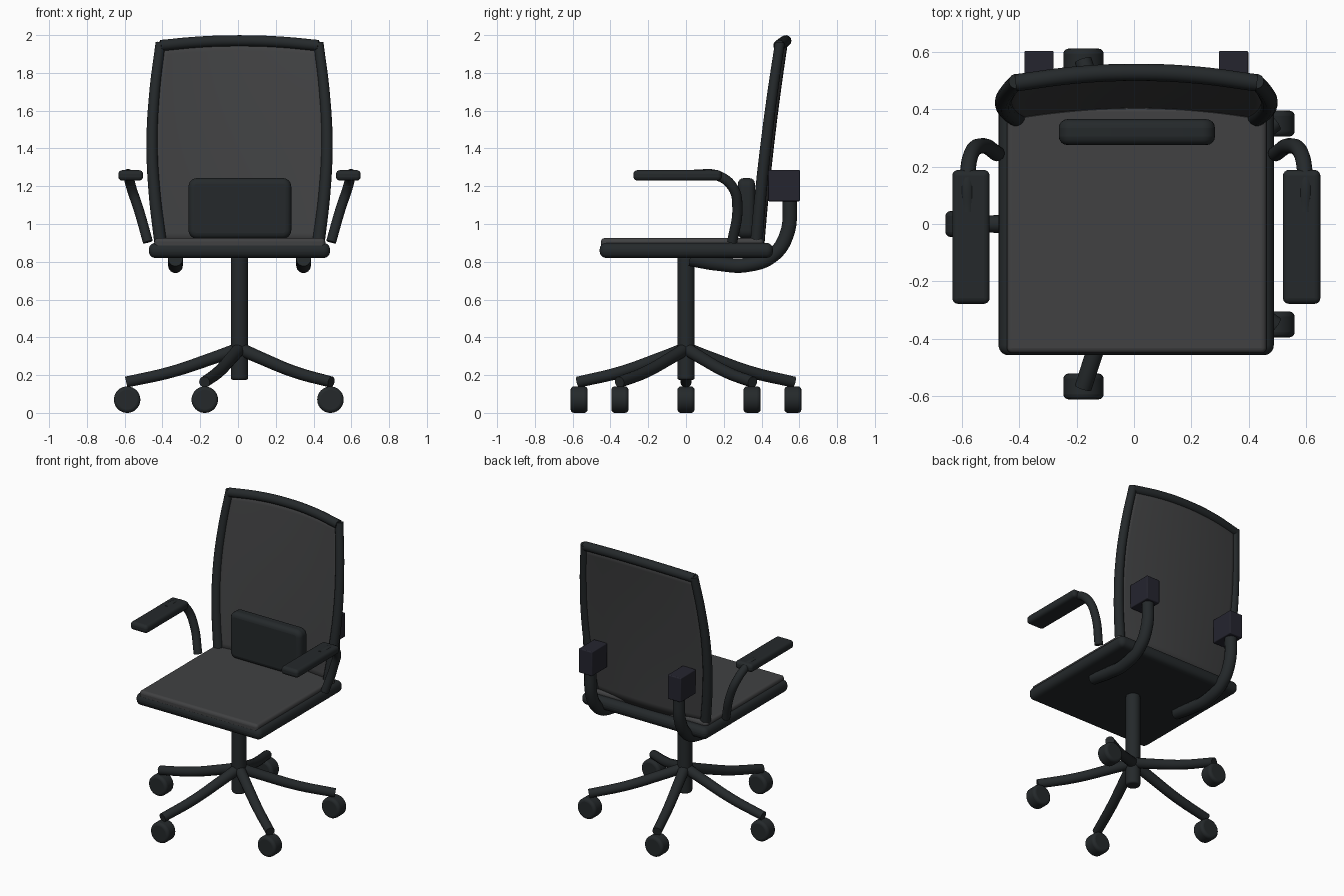
import bpy, bmesh, math

if "Cube" in bpy.data.objects:
    bpy.data.objects.remove(bpy.data.objects["Cube"])

CX = 0.008  # mirror axis of the chair


def material(name, rgb):
    m = bpy.data.materials.new(name)
    m.diffuse_color = (*rgb, 1)
    m.use_nodes = True
    m.node_tree.nodes["Principled BSDF"].inputs["Base Color"].default_value = m.diffuse_color
    return m


FRAME = material("frame_black", (0.018, 0.022, 0.024))
FABRIC = material("grey_fabric", (0.052, 0.053, 0.055))
BLOCK = material("block_black", (0.018, 0.018, 0.028))


def finish(ob, name, mat, bevel=0.0, segments=4):
    ob.name = name
    ob.data.materials.append(mat)
    if bevel:
        b = ob.modifiers.new("bevel", 'BEVEL')
        b.width, b.segments, b.limit_method = bevel, segments, 'ANGLE'
    bpy.ops.object.select_all(action='DESELECT')
    ob.select_set(True)
    bpy.context.view_layer.objects.active = ob
    bpy.ops.object.shade_smooth_by_angle(angle=math.radians(40))
    return ob


def box(name, lo, hi, mat, bevel, corner=0.0, axis=2):
    """Box from two corners; corner rounds the four edges along one axis first."""
    bpy.ops.mesh.primitive_cube_add(size=1, location=[(a + b) / 2 for a, b in zip(lo, hi)])
    ob = bpy.context.object
    me = ob.data
    for v in me.vertices:
        v.co = [c * (b - a) for c, a, b in zip(v.co, lo, hi)]
    if corner:
        bm = bmesh.new()
        bm.from_mesh(me)
        edges = [e for e in bm.edges
                 if abs((e.verts[0].co - e.verts[1].co).normalized()[axis]) > 0.9]
        bmesh.ops.bevel(bm, geom=edges, offset=corner, segments=6, profile=0.5, affect='EDGES')
        bm.to_mesh(me)
        bm.free()
    return finish(ob, name, mat, bevel)


def cylinder(name, loc, radius, depth, mat, bevel, rot=(0, 0, 0)):
    bpy.ops.mesh.primitive_cylinder_add(vertices=40, radius=radius, depth=depth,
                                        location=loc, rotation=rot)
    return finish(bpy.context.object, name, mat, bevel)


def tube(name, pts, radius, mat, end=1.0):
    """Smooth round tube through points, tapering to end * radius."""
    cu = bpy.data.curves.new(name, 'CURVE')
    cu.dimensions, cu.bevel_depth, cu.bevel_resolution = '3D', radius, 5
    cu.use_fill_caps, cu.resolution_u = True, 10
    sp = cu.splines.new('BEZIER')
    sp.bezier_points.add(len(pts) - 1)
    for i, (bp, p) in enumerate(zip(sp.bezier_points, pts)):
        bp.co = p
        bp.handle_left_type = bp.handle_right_type = 'AUTO'
        bp.radius = 1 + (end - 1) * i / (len(pts) - 1)
    ob = bpy.data.objects.new(name, cu)
    bpy.context.collection.objects.link(ob)
    bpy.ops.object.select_all(action='DESELECT')
    ob.select_set(True)
    bpy.context.view_layer.objects.active = ob
    bpy.ops.object.convert(target='MESH')
    ob = bpy.context.object
    ob.data.materials.clear()
    return finish(ob, name, mat)


# Seat
box("seat_base", (-0.472, -0.457, 0.82), (0.487, 0.46, 0.90), FRAME, 0.034, 0.035)
box("seat_cushion", (-0.443, -0.45, 0.86), (0.462, 0.41, 0.925), FABRIC, 0.018, 0.02)

# Gas column
cylinder("column", (CX, 0, 0.5), 0.046, 0.65, FRAME, 0.012)

# Five-legged base with casters, all wheels rolling along x
for i in range(5):
    a = math.pi + i * math.tau / 5
    c, s = math.cos(a), math.sin(a)
    path = [(CX + r * c, r * s, z) for r, z in ((0, 0.34), (0.14, 0.29), (0.36, 0.217), (0.6, 0.163))]
    tube(f"base_leg_{i + 1}", path, 0.035, FRAME, 0.85)
    cylinder(f"caster_{i + 1}", (CX + 0.595 * c, 0.595 * s, 0.07), 0.07, 0.09, FRAME, 0.018,
             (math.pi / 2, 0, 0))


# Backrest shape: half width and depth by height
def half_width(t):
    return 0.418 + 0.045 * math.sin(math.pi * t)


def depth(t):
    return 0.372 + 0.085 * t + 0.04 * t * t


# Backrest mesh panel, bowed backwards
bm = bmesh.new()
NU, NV = 20, 20
rows = []
for j in range(NV + 1):
    t = j / NV
    rows.append([])
    for i in range(NU + 1):
        u = 2 * i / NU - 1
        bow = 1 - u * u
        rows[-1].append(bm.verts.new((CX + u * half_width(t), depth(t) + 0.036 * bow,
                                      0.90 + 1.045 * t + 0.025 * bow * t)))
for j in range(NV):
    for i in range(NU):
        bm.faces.new((rows[j][i], rows[j][i + 1], rows[j + 1][i + 1], rows[j + 1][i]))
me = bpy.data.meshes.new("back_panel")
bm.to_mesh(me)
bm.free()
panel = bpy.data.objects.new("back_panel", me)
bpy.context.collection.objects.link(panel)
sol = panel.modifiers.new("thickness", 'SOLIDIFY')
sol.thickness, sol.offset = 0.016, 0
finish(panel, "back_panel", FABRIC)

# Top rail
tube("back_top_rail", [(CX + u * 0.418, 0.492 + 0.036 * (1 - u * u), 1.945 + 0.025 * (1 - u * u))
                       for u in (-1, -0.5, 0, 0.5, 1)], 0.03, FRAME)

# Lumbar pad
box("lumbar_pad", (-0.262, 0.275, 0.922), (0.282, 0.365, 1.243), FRAME, 0.03, 0.045, axis=1)

# Mirrored parts
for side, s in (("left", -1), ("right", 1)):
    # Back frame upright
    tube(f"back_upright_{side}", [(CX + s * half_width(t), depth(t), 0.90 + 1.06 * t)
                                  for t in (0, 0.25, 0.5, 0.75, 1)], 0.033, FRAME, 0.8)
    # Back support arm under the seat
    x = CX + s * 0.339
    tube(f"back_support_{side}", [(x, 0.02, 0.815), (x, 0.17, 0.79), (x, 0.32, 0.783),
                                  (x, 0.46, 0.835), (x, 0.535, 0.95), (x, 0.55, 1.14)], 0.039, FRAME)
    # Bracket block
    box(f"back_bracket_{side}", (x - 0.051, 0.435, 1.12), (x + 0.051, 0.603, 1.287), BLOCK, 0.006)
    # Armrest post
    tube(f"arm_post_{side}", [(CX + s * px, y, z) for px, y, z in
                              ((0.485, 0.245, 0.905), (0.535, 0.272, 1.08), (0.572, 0.25, 1.19),
                               (0.588, 0.17, 1.255), (0.588, 0.04, 1.262))], 0.027, FRAME)
    # Armrest pad
    xa = CX + s * 0.576
    box(f"arm_pad_{side}", (xa - 0.065, -0.278, 1.23), (xa + 0.065, 0.188, 1.285), FRAME, 0.022, 0.02)
